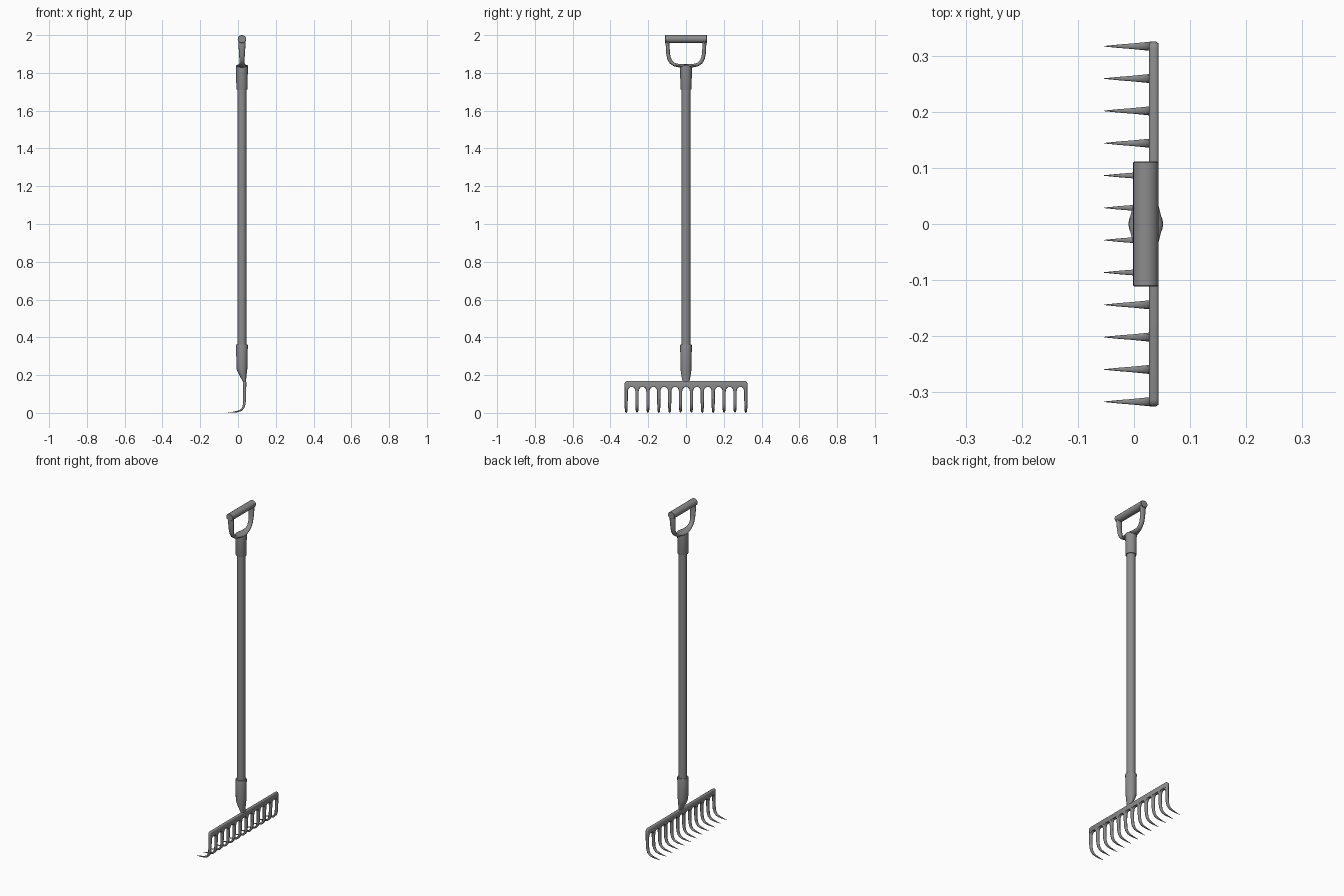
import bpy, math
from mathutils import Vector

if "Cube" in bpy.data.objects:
    bpy.data.objects.remove(bpy.data.objects["Cube"])

CX = 0.021  # x position of the shaft axis
grey = bpy.data.materials.new("dark_grey")
grey.diffuse_color = (0.26, 0.26, 0.26, 1)
grey.use_nodes = True
grey.node_tree.nodes["Principled BSDF"].inputs["Base Color"].default_value = grey.diffuse_color


def loft(name, rings, angle=40):
    """Skin a list of equal-sized point rings and cap both ends."""
    n = len(rings[0])
    verts = [p for r in rings for p in r]
    faces = [(i * n + j, i * n + (j + 1) % n, (i + 1) * n + (j + 1) % n, (i + 1) * n + j)
             for i in range(len(rings) - 1) for j in range(n)]
    faces += [tuple(reversed(range(n))), tuple(range(len(verts) - n, len(verts)))]
    me = bpy.data.meshes.new(name)
    me.from_pydata(verts, [], faces)
    me.materials.append(grey)
    ob = bpy.data.objects.new(name, me)
    bpy.context.collection.objects.link(ob)
    bpy.ops.object.select_all(action='DESELECT')
    ob.select_set(True)
    bpy.context.view_layer.objects.active = ob
    bpy.ops.object.mode_set(mode='EDIT')
    bpy.ops.mesh.select_all(action='SELECT')
    bpy.ops.mesh.normals_make_consistent(inside=False)
    bpy.ops.object.mode_set(mode='OBJECT')
    bpy.ops.object.shade_smooth_by_angle(angle=math.radians(angle))
    return ob


def ellipse(c, u, v, n=24):
    c, u, v = Vector(c), Vector(u), Vector(v)
    return [c + u * math.cos(2 * math.pi * k / n) + v * math.sin(2 * math.pi * k / n) for k in range(n)]


def column(name, sections):
    """Vertical loft from (x centre, z, x radius, y radius)."""
    return loft(name, [ellipse((x, 0, z), (rx, 0, 0), (0, ry, 0)) for x, z, rx, ry in sections])


# shaft, upper socket and flattened lower ferrule
column("shaft", [(CX, 0.30, 0.024, 0.024), (CX, 1.75, 0.024, 0.024)])
column("handle_socket", [(CX, 1.712, 0.029, 0.029), (CX, 1.715, 0.030, 0.030), (CX, 1.838, 0.031, 0.031)])
column("head_ferrule", [
    (CX, 0.362, 0.030, 0.030), (CX, 0.358, 0.031, 0.031), (0.0205, 0.235, 0.029, 0.029),
    (0.023, 0.215, 0.024, 0.027), (0.027, 0.195, 0.018, 0.024),
    (0.032, 0.175, 0.011, 0.020), (0.035, 0.160, 0.0075, 0.017), (0.036, 0.148, 0.006, 0.016)])

# grip bar
loft("grip", [ellipse((CX, y, 1.979), (r, 0, 0), (0, 0, r * 0.93))
              for y, r in [(-0.111, 0.021), (-0.1095, 0.0225), (0.1095, 0.0225), (0.111, 0.021)]])

# D-shaped frame: (y, z, x half width, thickness)
half = [(0.0985, 1.975, 0.020, 0.010), (0.097, 1.94, 0.018, 0.010), (0.0945, 1.90, 0.0155, 0.010),
        (0.089, 1.874, 0.014, 0.010), (0.078, 1.856, 0.0135, 0.010), (0.062, 1.844, 0.0155, 0.009),
        (0.036, 1.838, 0.022, 0.009), (0.0, 1.837, 0.031, 0.009)]
path = half + [(-y, z, w, t) for y, z, w, t in reversed(half[:-1])]
rings = []
for i, (y, z, w, t) in enumerate(path):
    a, b = path[max(i - 1, 0)], path[min(i + 1, len(path) - 1)]
    d = Vector((0, b[0] - a[0], b[1] - a[1])).normalized()
    rings.append(ellipse((CX, y, z), (w, 0, 0), Vector((0, -d.z, d.y)) * t, 16))
loft("handle_frame", rings)

# rake head bar with rounded corners and softened long edges
Y = 0.325
rings = []
for x, inset in [(0.0265, 0.005), (0.029, 0.0015), (0.032, 0), (0.039, 0), (0.042, 0.0015), (0.044, 0.005)]:
    ring = [(-Y + inset, 0.136), (Y - inset, 0.136)]
    for s in (1, -1):
        arc = [(s * (Y - 0.012 + (0.012 - inset) * math.cos(a)), 0.156 + (0.012 - inset) * math.sin(a))
               for a in [math.radians(d) for d in (0, 30, 60, 90)]]
        ring += arc if s > 0 else arc[::-1]
    rings.append([(x, y, z) for y, z in ring])
loft("head_bar", rings)

# tines: arched root, straight shank, then a curve to a point
pitch, root = 0.0576, 0.0088
gap = pitch / 2 - root
spine = [(0.0355, 0.114 + 0.024 * math.sin(b), root + gap * (1 - math.cos(b)), 0.008)
         for b in [math.radians(d) for d in (90, 75, 58, 40, 20, 0)]]
spine += [(0.035, 0.075, 0.0085, 0.0073), (0.0335, 0.048, 0.0083, 0.0068), (0.028, 0.028, 0.0078, 0.006),
          (0.016, 0.014, 0.0067, 0.005), (-0.002, 0.0075, 0.005, 0.004), (-0.028, 0.0035, 0.003, 0.002),
          (-0.053, 0.001, 0.0005, 0.0006)]
for k in range(12):
    yc = (k - 5.5) * pitch
    rings = []
    for i, (x, z, w, t) in enumerate(spine):
        a, b = spine[max(i - 1, 0)], spine[min(i + 1, len(spine) - 1)]
        d = Vector((b[0] - a[0], 0, b[1] - a[1])).normalized()
        nrm = Vector((-d.z, 0, d.x)) * t
        y0, y1 = max(yc - w, -Y), min(yc + w, Y)
        c, e = Vector((x, 0, z)), 0.35 * min(w, root)
        # rectangle with chamfered corners
        corners = [(1, y0 + e), (1, y1 - e), (0.5, y1), (-0.5, y1),
                   (-1, y1 - e), (-1, y0 + e), (-0.5, y0), (0.5, y0)]
        rings.append([c + nrm * s + Vector((0, y, 0)) for s, y in corners])
    loft(f"tine_{k + 1}", rings, 55)
